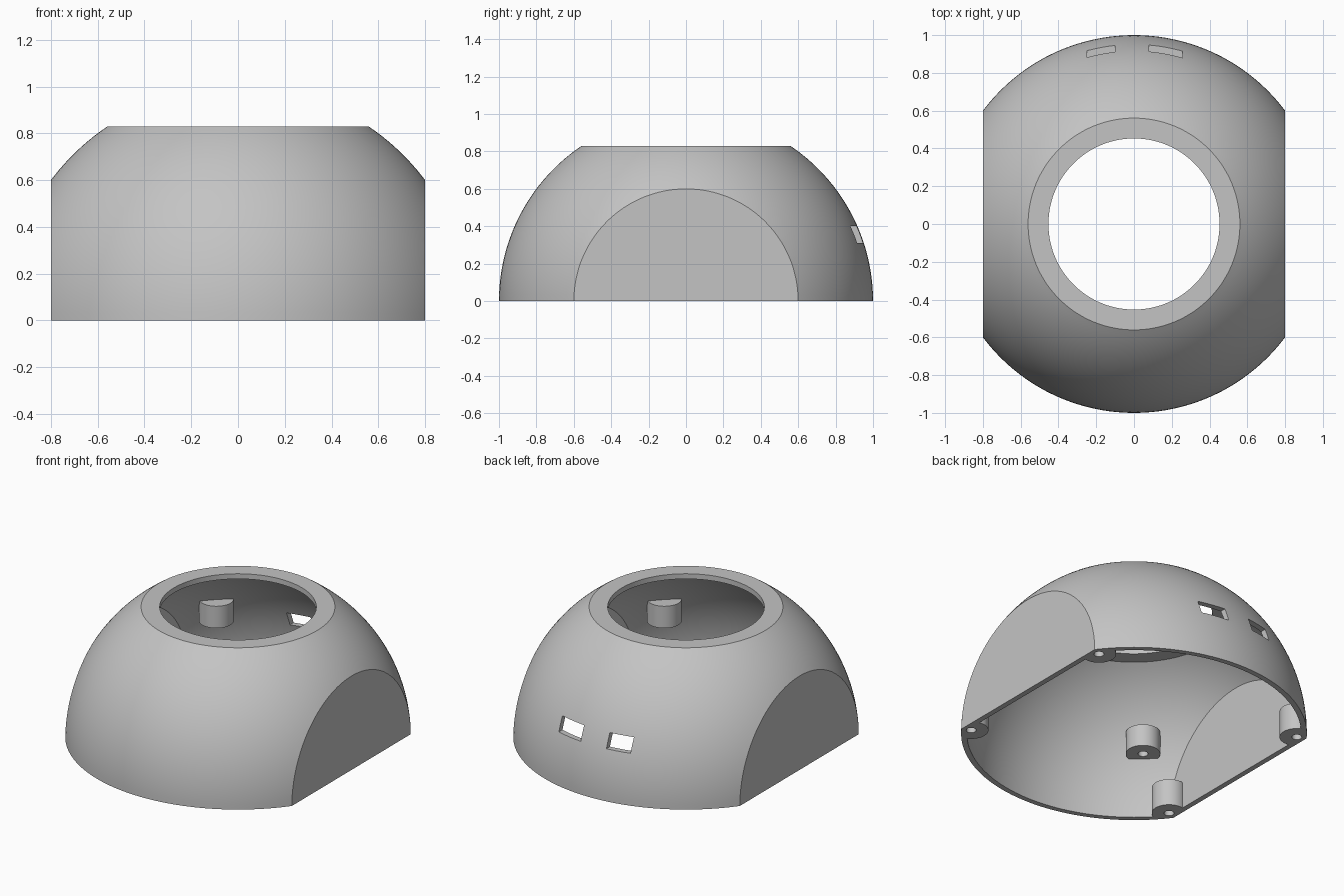
import bpy, bmesh, math
from mathutils import Matrix, Vector

if "Cube" in bpy.data.objects:
    bpy.data.objects.remove(bpy.data.objects["Cube"], do_unlink=True)

WALL = 0.033          # shell thickness
TOP = 0.828           # height of the flat top
SIDE = 0.8            # half width between the flat sides
LOW = -0.1            # extra depth, trimmed off at the end

grey = bpy.data.materials.new("plain grey")
grey.use_nodes = True
colour = (0.55, 0.55, 0.55, 1)
grey.diffuse_color = colour
grey.node_tree.nodes["Principled BSDF"].inputs["Base Color"].default_value = colour


def make_object(name, bm):
    bmesh.ops.recalc_face_normals(bm, faces=bm.faces)
    mesh = bpy.data.meshes.new(name)
    bm.to_mesh(mesh)
    bm.free()
    mesh.materials.append(grey)
    obj = bpy.data.objects.new(name, mesh)
    bpy.context.collection.objects.link(obj)
    return obj


def box(name, low, high):
    bm = bmesh.new()
    low, high = Vector(low), Vector(high)
    size = high - low
    bmesh.ops.create_cube(bm, size=1, matrix=Matrix.Translation((low + high) / 2)
                          @ Matrix.Diagonal((*size, 1)))
    return make_object(name, bm)


def cylinder(name, x, y, z0, z1, radius, segments=48):
    bm = bmesh.new()
    bmesh.ops.create_cone(bm, cap_ends=True, segments=segments, radius1=radius, radius2=radius,
                          depth=z1 - z0, matrix=Matrix.Translation((x, y, (z0 + z1) / 2)))
    return make_object(name, bm)


def combine(obj, tool, operation):
    """Apply one boolean and throw the tool away."""
    mod = obj.modifiers.new("cut", 'BOOLEAN')
    mod.object, mod.operation, mod.solver = tool, operation, 'EXACT'
    bpy.context.view_layer.objects.active = obj
    bpy.ops.object.modifier_apply(modifier=mod.name)
    bpy.data.objects.remove(tool, do_unlink=True)


def flat_sided_dome(name, inset):
    """Solid round dome with a flat top and two flat sides."""
    radius, top = 1 - inset, TOP - inset
    end, steps = math.asin(top / radius), 28
    profile = [(0, LOW), (radius, LOW)]
    profile += [(radius * math.cos(end * i / steps), radius * math.sin(end * i / steps))
                for i in range(steps + 1)]
    profile.append((0, top))
    bm = bmesh.new()
    verts = [bm.verts.new((r, 0, z)) for r, z in profile]
    edges = [bm.edges.new(pair) for pair in zip(verts, verts[1:])]
    bmesh.ops.spin(bm, geom=verts + edges, axis=(0, 0, 1), cent=(0, 0, 0),
                   angle=math.tau, steps=144, use_duplicate=False)
    bmesh.ops.remove_doubles(bm, verts=bm.verts, dist=1e-5)
    obj = make_object(name, bm)
    half = SIDE - inset
    combine(obj, box("side_trim", (-half, -2, -1), (half, 2, 2)), 'INTERSECT')
    return obj


# Hollow shell with the round top opening
shell = flat_sided_dome("dome_shell", 0)
combine(shell, flat_sided_dome("cavity", WALL), 'DIFFERENCE')
combine(shell, cylinder("opening", 0, 0, 0.5, 1.2, 0.453, 128), 'DIFFERENCE')

# Two rectangular slots in the back
for x0, x1 in ((0.08, 0.257), (-0.25, -0.1)):
    combine(shell, box("slot", (x0, 0.75, 0.31), (x1, 1.2, 0.4)), 'DIFFERENCE')

# Screw bosses: four at the base, four higher up, each with a blind hole
for x, y, z0, z1, bottom in ((0.747, 0.575, LOW / 2, 0.17, 0),
                             (0.58, 0.61, 0.35, 0.49, 0.35)):
    for sx in (-1, 1):
        for sy in (-1, 1):
            boss = cylinder("boss", x * sx, y * sy, z0, z1, 0.1)
            combine(boss, flat_sided_dome("boss_trim", WALL / 2), 'INTERSECT')
            combine(shell, boss, 'UNION')
            hole = cylinder("screw_hole", x * sx, y * sy, bottom - 0.12, bottom + 0.1, 0.029, 24)
            combine(shell, hole, 'DIFFERENCE')

# Level base
combine(shell, box("base_trim", (-2, -2, -1), (2, 2, 0)), 'DIFFERENCE')

bpy.ops.object.select_all(action='DESELECT')
shell.select_set(True)
bpy.context.view_layer.objects.active = shell
bpy.ops.object.shade_smooth_by_angle(angle=math.radians(25))
